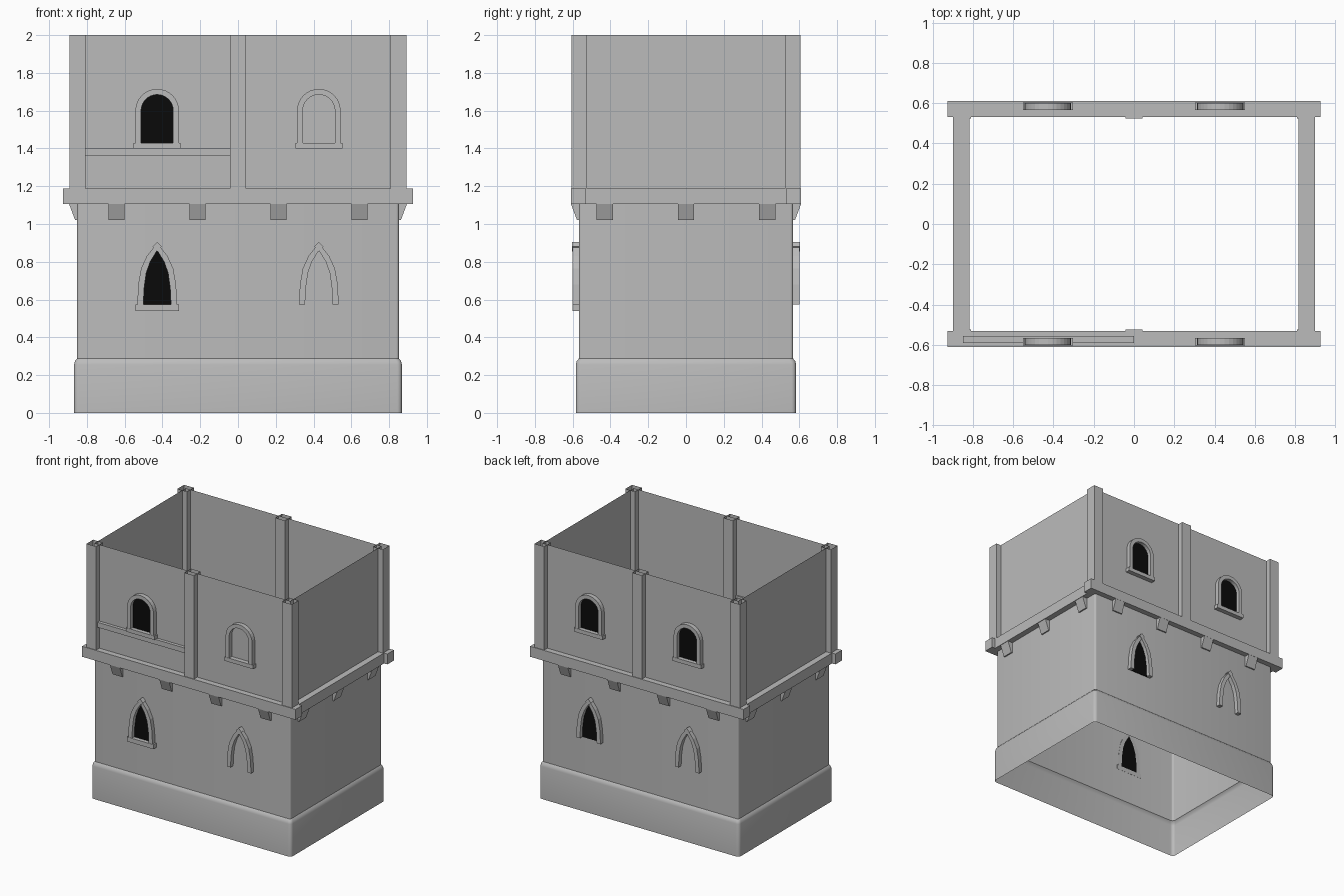
import bpy, bmesh, math
from mathutils import Vector

if "Cube" in bpy.data.objects:
    bpy.data.objects.remove(bpy.data.objects["Cube"], do_unlink=True)


def material(name, value):
    m = bpy.data.materials.new(name)
    m.use_nodes = True
    colour = (value, value, value, 1)
    m.diffuse_color = colour
    m.node_tree.nodes["Principled BSDF"].inputs["Base Color"].default_value = colour
    return m


STONE = material("grey stone", 0.5)
DARK = material("dark opening", 0.003)
WX, WY = 0.852, 0.567  # half size of the walls


def finish(name, bm, mat, smooth=False, fix=True):
    if fix:
        bmesh.ops.recalc_face_normals(bm, faces=bm.faces)
    mesh = bpy.data.meshes.new(name)
    bm.to_mesh(mesh)
    bm.free()
    mesh.materials.append(mat)
    obj = bpy.data.objects.new(name, mesh)
    bpy.context.collection.objects.link(obj)
    if smooth:
        mesh.polygons.foreach_set("use_smooth", [True] * len(mesh.polygons))
    return obj


def box(name, lo, hi, open_top=False):
    lo, hi = Vector(lo), Vector(hi)
    bm = bmesh.new()
    bmesh.ops.create_cube(bm, size=1)
    bmesh.ops.scale(bm, vec=hi - lo, verts=bm.verts)
    bmesh.ops.translate(bm, vec=(lo + hi) / 2, verts=bm.verts)
    if open_top:
        caps = [f for f in bm.faces if f.normal.z > 0.9]
        bmesh.ops.delete(bm, geom=caps, context="FACES_ONLY")
    return finish(name, bm, STONE, fix=False)


def rounded_ring(hx, hy, r, steps=4):
    """Outline of a rectangle with rounded corners."""
    pts = []
    for i, (sx, sy) in enumerate(((1, 1), (-1, 1), (-1, -1), (1, -1))):
        if r == 0:
            pts.append((sx * hx, sy * hy))
            continue
        for k in range(steps + 1):
            a = math.pi / 2 * (i + k / steps)
            pts.append((sx * (hx - r) + r * math.cos(a), sy * (hy - r) + r * math.sin(a)))
    return pts


def shell(name, rings, radius, smooth):
    """Open tube of walls through (outset, height) rings."""
    bm = bmesh.new()
    loops = [[bm.verts.new((x, y, z)) for x, y in rounded_ring(WX + o, WY + o, radius)]
             for o, z in rings]
    for low, high in zip(loops, loops[1:]):
        n = len(low)
        for i in range(n):
            j = (i + 1) % n
            bm.faces.new((low[i], low[j], high[j], high[i]))
    return finish(name, bm, STONE, smooth, fix=False)


def prism(name, outline, side, cx, near, far, mat=STONE):
    """Extrude an (x, z) outline outward on the front (-1) or back (+1) wall."""
    bm = bmesh.new()
    face = bm.faces.new([bm.verts.new((cx + x, side * near, z)) for x, z in outline])
    out = bmesh.ops.extrude_face_region(bm, geom=[face])["geom"]
    verts = [v for v in out if isinstance(v, bmesh.types.BMVert)]
    bmesh.ops.translate(bm, vec=(0, side * (far - near), 0), verts=verts)
    return finish(name, bm, mat)


def mirrored(half):
    """Right half from foot to apex, completed with its mirror image."""
    return half + [(-x, z) for x, z in reversed(half[:-1])]


def round_arch(r, foot, spring, steps=8):
    arc = [(r * math.cos(math.pi / 2 * k / steps), spring + r * math.sin(math.pi / 2 * k / steps))
           for k in range(steps + 1)]
    return mirrored([(r, foot)] + arc)


def rect(hx, low, high):
    return [(-hx, low), (hx, low), (hx, high), (-hx, high)]


# Lower storey: battered base, smooth walls, then the flat upper walls
shell("base", [(0.016, 0), (0.016, 0.255), (0.011, 0.275), (0, 0.288)], 0.025, True)
shell("lower_walls", [(0, 0.288), (0, 1.15)], 0.015, True)
shell("upper_walls", [(-0.002, 1.15), (-0.002, 2)], 0, False)

# Projecting band between the storeys
for side, tag in ((-1, "front"), (1, "back")):
    ys = sorted((side * 0.53, side * 0.61))
    box("band_" + tag, (-0.927, ys[0], 1.105), (0.927, ys[1], 1.187))
for side, tag in ((1, "left"), (-1, "right")):
    xs = sorted((side * 0.817, side * 0.898))
    box("band_" + tag, (xs[0], -0.53, 1.105), (xs[1], 0.53, 1.187))

# Corner and middle posts, hollow at the top
for side, tag in ((-1, "front"), (1, "back")):
    for x, place in ((-0.85, "right"), (0, "middle"), (0.85, "left")):
        y = side * 0.564
        box(f"post_{tag}_{place}", (x - 0.042, y - 0.041, 1.187), (x + 0.042, y + 0.041, 2), True)

# Rail across one front panel
box("front_rail", (-0.85, -0.59, 1.36), (0, -0.555, 1.4))


# Corbels under the band
def corbel(name, centre, normal):
    normal = Vector(normal)
    along = Vector((-normal.y, normal.x, 0))
    bm = bmesh.new()
    ends = []
    for s in (-0.043, 0.043):
        ends.append([bm.verts.new(Vector(centre) + along * s + normal * d + Vector((0, 0, z)))
                     for d, z in ((-0.002, 1.02), (0.01, 1.02), (0.042, 1.105), (-0.002, 1.105))])
    bm.faces.new(ends[0])
    bm.faces.new(reversed(ends[1]))
    for i in range(4):
        j = (i + 1) % 4
        bm.faces.new((ends[0][j], ends[0][i], ends[1][i], ends[1][j]))
    finish(name, bm, STONE)


for side, tag in ((-1, "front"), (1, "back")):
    for i in range(4):
        corbel(f"corbel_{tag}_{i + 1}", (-0.643 + 0.4287 * i, side * WY, 0), (0, side, 0))
for side, tag in ((1, "left"), (-1, "right")):
    for i in range(3):
        corbel(f"corbel_{tag}_{i + 1}", (side * WX, -0.43 + 0.43 * i, 0), (side, 0, 0))

# Windows: round arches above, pointed arches below
OUTER_ROUND = round_arch(0.115, 1.43, 1.6)
INNER_ROUND = round_arch(0.085, 1.43, 1.6)
OUTER_POINT = mirrored([(0.105, 0.575), (0.1, 0.68), (0.085, 0.765), (0.055, 0.83), (0, 0.9)])
INNER_POINT = mirrored([(0.073, 0.575), (0.069, 0.66), (0.058, 0.74), (0.037, 0.8), (0, 0.86)])
KEYSTONE = [(0.024, 0.88), (0, 0.905), (-0.024, 0.88), (0, 0.855)]


def window(tag, side, cx, outer, inner, sill, is_open):
    near, far = WY - 0.001, 0.6
    prism("window_frame_" + tag, outer + inner[::-1], side, cx, near, far)
    if sill:
        prism("window_sill_" + tag, rect(*sill), side, cx, near, far + 0.002)
    if is_open:
        prism("window_opening_" + tag, inner, side, cx, near, WY + 0.004, DARK)


for side, tag in ((-1, "front"), (1, "back")):
    for cx, place in ((-0.428, "right"), (0.428, "left")):
        name = f"{tag}_{place}"
        dark_column = cx * side > 0
        window("upper_" + name, side, cx, OUTER_ROUND, INNER_ROUND, (0.124, 1.4, 1.43),
               side > 0 or dark_column)
        low_sill = (0.115, 0.54, 0.575) if side < 0 and dark_column else None
        window("lower_" + name, side, cx, OUTER_POINT, INNER_POINT, low_sill, dark_column)
        prism("keystone_" + name, KEYSTONE, side, cx, WY, 0.604)
